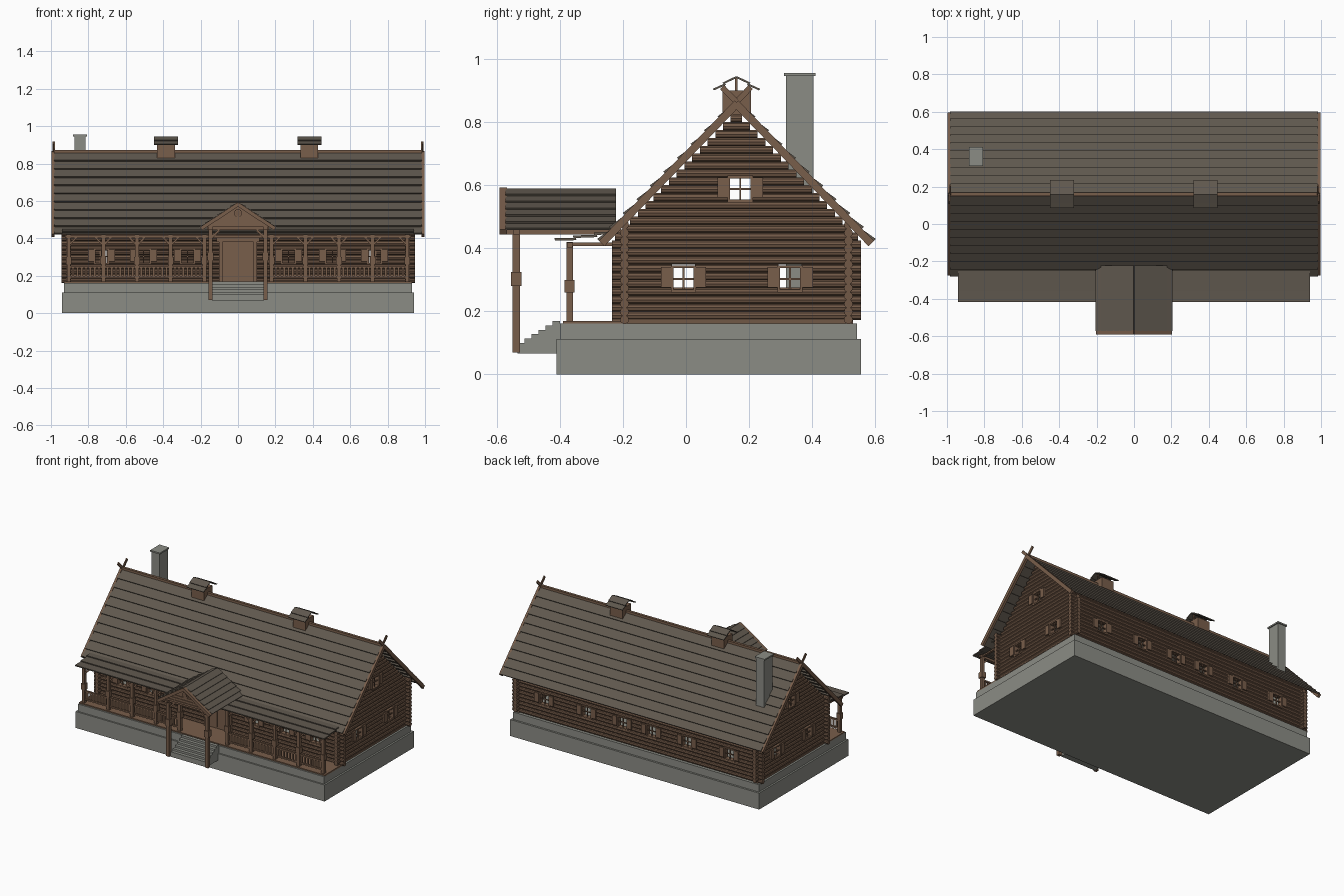
import bpy, bmesh, math
from mathutils import Vector, Matrix

if "Cube" in bpy.data.objects:
    bpy.data.objects.remove(bpy.data.objects["Cube"])

def material(name, rgb):
    m = bpy.data.materials.new(name)
    m.diffuse_color = (*rgb, 1)
    m.use_nodes = True
    m.node_tree.nodes["Principled BSDF"].inputs["Base Color"].default_value = m.diffuse_color
    return m

LOG = material("log brown", (0.165, 0.098, 0.062))
TRIM = material("trim brown", (0.19, 0.112, 0.07))
ROOF = material("weathered shingle", (0.115, 0.097, 0.076))
STONE = material("grey stone", (0.26, 0.265, 0.235))
PARTS = {}

def part(name, mat):
    if name not in PARTS:
        PARTS[name] = (bmesh.new(), mat)
    return PARTS[name][0]

def prism(bm, pts, axis, a, b):
    """Extrude a (u, z) outline along x or y."""
    at = (lambda d, p: (d, p[0], p[1])) if axis == 'x' else (lambda d, p: (p[0], d, p[1]))
    lo, hi = ([bm.verts.new(at(d, p)) for p in pts] for d in (a, b))
    n = len(pts)
    bm.faces.new(lo)
    bm.faces.new(hi[::-1])
    for i in range(n):
        j = (i + 1) % n
        bm.faces.new((lo[j], lo[i], hi[i], hi[j]))

def box(bm, x0, x1, y0, y1, z0, z1):
    prism(bm, [(x0, z0), (x1, z0), (x1, z1), (x0, z1)], 'y', y0, y1)

def wbox(bm, axis, f, u0, u1, z0, z1, d0, d1):
    """Box on a wall that runs along the given axis at depth f."""
    if axis == 'x':
        box(bm, u0, u1, f + d0, f + d1, z0, z1)
    else:
        box(bm, f + d0, f + d1, u0, u1, z0, z1)

def strip(bm, p, q, lift, th, axis, a, b, lift2=None):
    """Slanted board from p to q; lift is its underside offset along the normal."""
    p, q = Vector(p), Vector(q)
    d = (q - p).normalized()
    n = Vector((-d.y, d.x))
    n = n if n.y > 0 else -n
    l2 = lift if lift2 is None else lift2
    prism(bm, [p + n * lift, q + n * l2, q + n * (l2 + th), p + n * (lift + th)], axis, a, b)

def shingles(bm, apex, eave, rows, th, axis, a, b):
    """Overlapping board courses down one slope."""
    A, E = Vector(apex), Vector(eave)
    for i in range(rows):
        end = min(1, (i + 1.12) / rows)
        strip(bm, A.lerp(E, i / rows), A.lerp(E, end), -th * 0.5, th, axis, a, b, th * 0.5)

def log(bm, axis, f, z, u0, u1, r=0.0142):
    """Ten-sided log along a wall."""
    ring = [(f + r * math.cos(k * math.pi / 5), z + r * math.sin(k * math.pi / 5)) for k in range(10)]
    prism(bm, ring, axis, u0, u1)

def log_row(bm, axis, f, z, u0, u1, openings):
    for a, b, z0, z1 in sorted(openings):
        if z0 < z < z1:
            log(bm, axis, f, z, u0, a)
            u0 = b
    log(bm, axis, f, z, u0, u1)

def window(axis, f, out, u, z):
    """Framed opening with cross bars and a pair of open shutters."""
    fr, sh = part("window_frames", TRIM), part("shutters", TRIM)
    w, h = 0.032, 0.034
    d = sorted((-0.015 * out, 0.019 * out))
    for s in (-1, 1):
        wbox(fr, axis, f, *sorted((u + s * w, u + s * (w + 0.008))), z - h, z + h, *d)
        wbox(fr, axis, f, u - w - 0.008, u + w + 0.008, *sorted((z + s * h, z + s * (h + 0.009))), *d)
        e = sorted((0.012 * out, 0.023 * out))
        wbox(sh, axis, f, *sorted((u + s * 0.038, u + s * 0.072)), z - 0.027, z + 0.037, *e)
    e = sorted((0.004 * out, 0.01 * out))
    wbox(fr, axis, f, u - 0.003, u + 0.003, z - h, z + h, *e)
    wbox(fr, axis, f, u - w, u + w, z - 0.003, z + 0.003, *e)
    return (u - w - 0.004, u + w + 0.004, z - h - 0.004, z + h + 0.004)

# Stone foundation in two tiers
stone = part("foundation", STONE)
box(stone, -0.942, 0.942, -0.41, 0.555, 0, 0.112)
box(stone, -0.93, 0.93, -0.40, 0.542, 0.112, 0.162)

# Log walls: front and back, then the two gable ends
walls = part("log_walls", LOG)
RY, YF, YB, XS = 0.16, -0.195, 0.515, 0.905
front = [window('x', YF, -1, s * u, 0.303) for u in (0.27, 0.505, 0.73) for s in (-1, 1)]
front.append((-0.09, 0.09, 0, 0.385))
back = [window('x', YB, 1, s * u, 0.303) for u in (0.11, 0.38, 0.70) for s in (-1, 1)]
for k in range(13):
    z = 0.174 + 0.025 * k
    log_row(walls, 'x', YF, z, -0.945, 0.945, front)
    log_row(walls, 'x', YB, z, -0.945, 0.945, back)
for s in (-1, 1):
    ends = [window('y', s * XS, s, u, z) for u, z in ((-0.008, 0.303), (0.33, 0.303), (0.172, 0.588))]
    for k in range(27):
        z = 0.1865 + 0.025 * k
        half = min(0.395, (0.842 - z - 0.012) / 1.02)
        if half > 0.01:
            log_row(walls, 'y', s * XS, z, RY - half, RY + half, ends)
    wbox(walls, 'y', s * XS, -0.235, 0.53, 0.16, 0.176, -0.012, 0.012)

# Main roof with barge boards, crossed finials and ridge beam
roof, barge = part("main_roof", ROOF), part("barge_boards", TRIM)
APEX = (RY, 0.856)
for s in (-1, 1):
    eave = (RY + s * 0.43, 0.418)
    shingles(roof, APEX, eave, 10, 0.011, 'x', -0.985, 0.985)
    for e in (-1, 1):
        a, b = sorted((e * 0.982, e * 0.998))
        strip(barge, (RY, 0.863), eave, -0.016, 0.024, 'x', a, b)
        a, b = sorted((e * (0.982 + 0.003 * s), e * (0.989 + 0.003 * s)))
        strip(barge, (RY - s * 0.045, 0.912), (RY, 0.866), -0.01, 0.018, 'x', a, b)
box(part("ridge_beam", TRIM), -0.99, 0.99, RY - 0.009, RY + 0.009, 0.845, 0.872)

# Ridge ventilators with little gable roofs
for x in (-0.385, 0.382):
    box(part("ridge_vents", TRIM), x - 0.047, x + 0.047, 0.115, 0.206, 0.822, 0.9)
    for s in (-1, 1):
        shingles(part("vent_roofs", ROOF), (RY, 0.943), (RY + s * 0.07, 0.898), 2, 0.006, 'x', x - 0.064, x + 0.064)
        box(part("ridge_vents", TRIM), *sorted((x + s * 0.035, x + s * 0.042)), RY - 0.004, RY + 0.004, 0.9, 0.94)

# Chimney
box(part("chimney", STONE), -0.875, -0.815, 0.317, 0.405, 0.16, 0.948)
box(part("chimney_cap", STONE), -0.882, -0.808, 0.31, 0.411, 0.946, 0.956)

# Porch floor, roof and beam
box(part("porch_floor", TRIM), -0.93, 0.93, -0.39, -0.19, 0.16, 0.17)
shingles(part("porch_roof", ROOF), (-0.215, 0.449), (-0.415, 0.42), 3, 0.008, 'x', -0.942, 0.942)
PY = -0.369
posts, rails = part("porch_posts", TRIM), part("porch_railing", TRIM)
box(posts, -0.925, 0.925, PY - 0.009, PY + 0.009, 0.402, 0.418)

def post(bm, x, y, z0, z1, r, zc, hc):
    """Square post with a thicker carved block."""
    box(bm, x - r, x + r, y - r, y + r, z0, z1)
    k = r + 0.005
    box(bm, x - k, x + k, y - k, y + k, zc - hc, zc + hc)

# Porch posts with braces, railings between them
xs = (0.18, 0.36, 0.54, 0.72, 0.905)
for s in (-1, 1):
    for i, x in enumerate(xs):
        post(posts, s * x, PY, 0.17, 0.42, 0.0105, 0.28, 0.02)
        box(posts, s * x - 0.007, s * x + 0.007, PY, -0.19, 0.408, 0.418)
        for e in (-1, 1):
            if not (i == 4 and e == 1) and not (i == 0 and e == -1):
                strip(posts, (s * x, 0.362), (s * (x + e * 0.04), 0.404), -0.005, 0.01, 'y', PY - 0.005, PY + 0.005)
    for x0, x1 in zip(xs, xs[1:]):
        a, b = sorted((s * x0, s * x1))
        for z in (0.188, 0.243):
            box(rails, a, b, PY - 0.006, PY + 0.006, z, z + 0.01)
        for k in range(1, 8):
            c = a + (b - a) * k / 8
            box(rails, c - 0.006, c + 0.006, PY - 0.003, PY + 0.003, 0.19, 0.25)

# Entrance steps
steps = part("entrance_steps", STONE)
for i in range(6):
    box(steps, -0.135, 0.135, -0.535 + 0.0225 * i, -0.40, 0.066, 0.1 + 0.0138 * i)

# Portico posts and beams
pp = part("portico_posts", TRIM)
for s in (-1, 1):
    post(pp, s * 0.147, -0.538, 0.07, 0.45, 0.0115, 0.303, 0.022)
    box(pp, s * 0.147 - 0.01, s * 0.147 + 0.01, -0.57, -0.2, 0.444, 0.46)
    strip(pp, (s * 0.147, 0.40), (s * 0.10, 0.445), -0.006, 0.012, 'y', -0.544, -0.532)
box(pp, -0.165, 0.165, -0.548, -0.528, 0.444, 0.462)

# Portico gable with round ornament and clapboards
gable = part("portico_gable", TRIM)
prism(gable, [(-0.17, 0.462), (0.17, 0.462), (0, 0.578)], 'y', -0.562, -0.55)
for i in range(3):
    z = 0.466 + 0.018 * i
    w = 0.16 - 0.0265 * i
    box(gable, -w, w, -0.566, -0.562, z, z + 0.012)
ring = [(0.022 * math.cos(k * math.pi / 8), 0.535 + 0.022 * math.sin(k * math.pi / 8)) for k in range(16)]
prism(part("gable_rosette", TRIM), ring, 'y', -0.572, -0.555)
prism(part("gable_rosette_centre", LOG), [(u * 0.65, 0.535 + (z - 0.535) * 0.65) for u, z in ring], 'y', -0.576, -0.57)

# Portico roof
for s in (-1, 1):
    A, E = (0, 0.587), (s * 0.2, 0.455)
    shingles(part("portico_roof", ROOF), A, E, 6, 0.008, 'y', -0.572, -0.222)
    strip(part("portico_barge_boards", TRIM), A, E, -0.014, 0.02, 'y', -0.592, -0.568)

# Front door with planks, frame and lintel
box(part("front_door", TRIM), -0.083, 0.083, -0.212, -0.19, 0.168, 0.382)
for s in (-1, 1):
    box(part("door_panels", TRIM), *sorted((s * 0.006, s * 0.074)), -0.217, -0.21, 0.18, 0.37)
    box(part("door_frame", TRIM), *sorted((s * 0.083, s * 0.102)), -0.222, -0.185, 0.168, 0.385)
box(part("door_frame", TRIM), -0.115, 0.115, -0.225, -0.185, 0.382, 0.41)

# Turn every collected part into an object
for name, (bm, mat) in PARTS.items():
    bmesh.ops.recalc_face_normals(bm, faces=bm.faces)
    me = bpy.data.meshes.new(name)
    bm.to_mesh(me)
    bm.free()
    me.materials.append(mat)
    bpy.context.collection.objects.link(bpy.data.objects.new(name, me))
